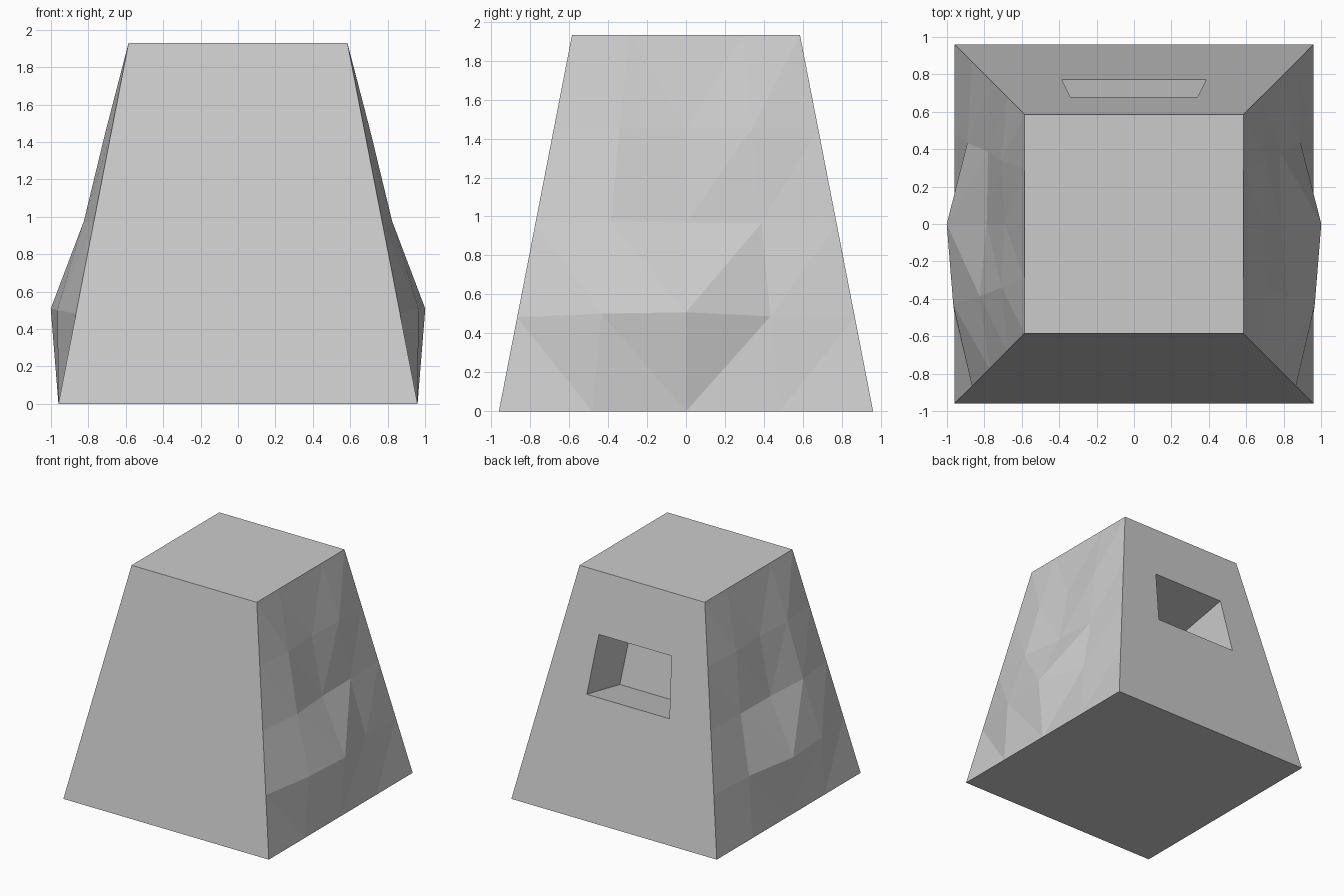
import bpy, bmesh
from mathutils import Vector, Matrix

if "Cube" in bpy.data.objects:
    bpy.data.objects.remove(bpy.data.objects["Cube"])

H, BASE, TOP = 1.93, 0.96, 0.585     # height, half widths at bottom and top
N = 4                                # cells per side
SLOPE = (BASE - TOP) / H
# outward bulges of the inner grid points on the rough sides (rows upward, front to back)
BULGE = {1: (0.10, 0.135, 0.025), 2: (0.052, 0.015, 0.008), 3: (0.03, 0.012, 0.028)}

bm = bmesh.new()


def side(axis_x, sign, rough):
    """One sloping side as a grid; rough sides are displaced along the normal."""
    grid = []
    for r in range(N + 1):
        z = H * r / N
        half = BASE - SLOPE * z
        row = []
        for c in range(N + 1):
            t = half * (2 * c / N - 1)
            d = BULGE[r][c - 1] if rough and 0 < r < N and 0 < c < N else 0
            out, zz = sign * (half + d), z + d * SLOPE
            row.append(bm.verts.new((out, t, zz) if axis_x else (t, out, zz)))
        grid.append(row)
    faces = {}
    for r in range(N):
        for c in range(N):
            a, b = grid[r][c], grid[r][c + 1]
            d, e = grid[r + 1][c], grid[r + 1][c + 1]
            if not rough:
                faces[r, c] = bm.faces.new((a, b, e, d))
            elif c < N // 2:             # diagonals fan out from the middle
                bm.faces.new((a, b, d))
                bm.faces.new((b, e, d))
            else:
                bm.faces.new((a, b, e))
                bm.faces.new((a, e, d))
    return faces


# rough left and right sides, plain front and back
for s in (-1, 1):
    side(True, s, True)
side(False, -1, False)
back = side(False, 1, False)

# top and bottom caps
for z, half in ((0, BASE), (H, TOP)):
    m = Matrix.Translation((0, 0, z)) @ Matrix.Scale(2 * half / N, 4)
    bmesh.ops.create_grid(bm, x_segments=N, y_segments=N, size=N / 2, matrix=m)

# recess in the back, pushed in along the side's normal
opening = [back[2, 1], back[2, 2]]
ext = bmesh.ops.extrude_face_region(bm, geom=opening)
moved = [g for g in ext["geom"] if isinstance(g, bmesh.types.BMVert)]
inward = Vector((0, -1, -SLOPE)).normalized() * 0.45
bmesh.ops.translate(bm, verts=moved, vec=inward)
bmesh.ops.delete(bm, geom=[f for f in opening if f.is_valid], context='FACES')

bmesh.ops.remove_doubles(bm, verts=bm.verts, dist=0.001)
bmesh.ops.recalc_face_normals(bm, faces=bm.faces)

mesh = bpy.data.meshes.new("stone_block")
bm.to_mesh(mesh)
bm.free()
obj = bpy.data.objects.new("stone_block", mesh)
bpy.context.collection.objects.link(obj)
